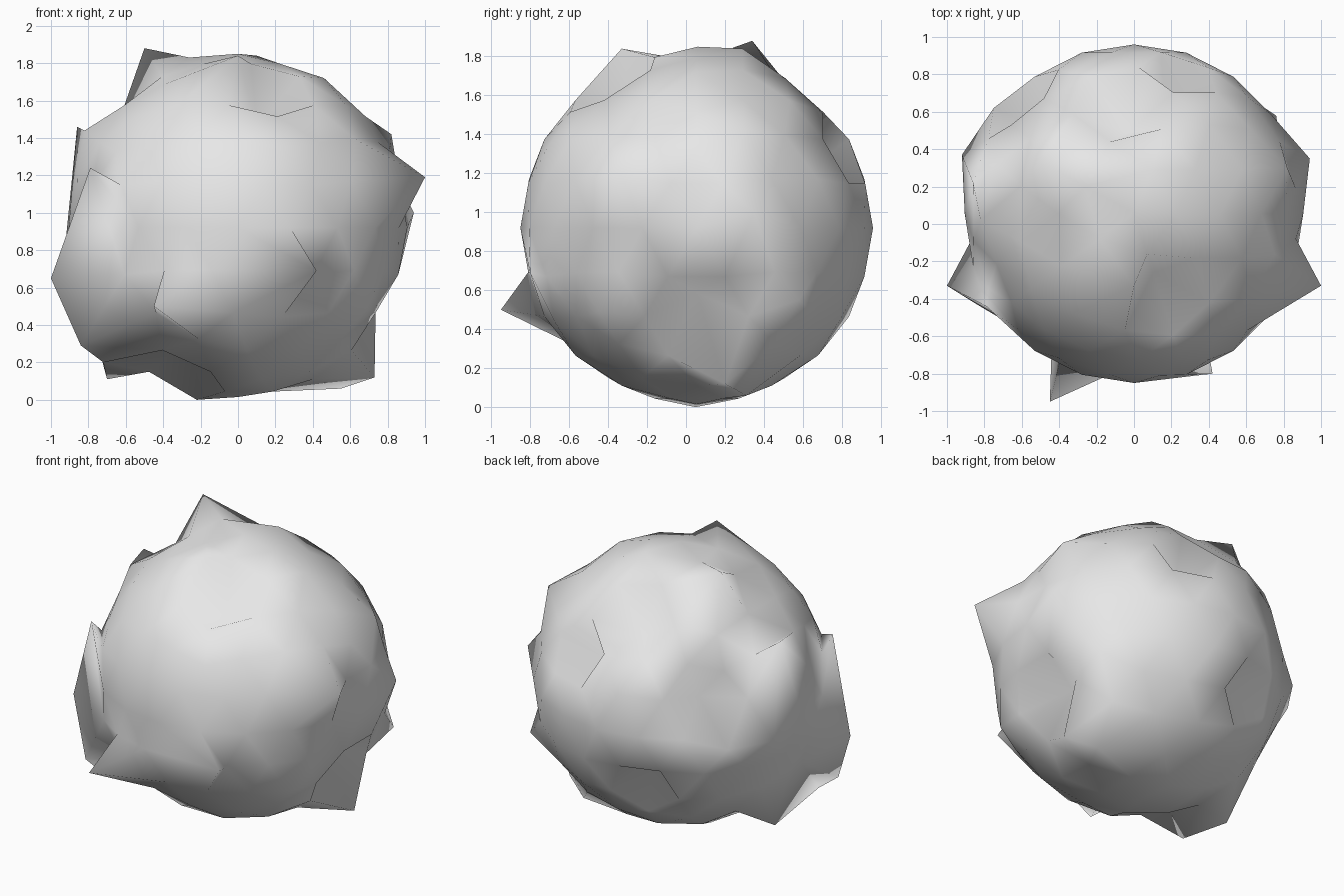
import bpy
import bmesh
from math import radians
from mathutils import Euler, Vector

default_cube = bpy.data.objects.get("Cube")
if default_cube:
    bpy.data.objects.remove(default_cube, do_unlink=True)

RADIUS = 0.905
CENTRE = Vector((0, 0.055, 0.92))

# Pits: azimuth and polar angle of each corner that is pushed inward
PITS = [(-72, 32), (96, 45), (72, 63), (135, 77), (108, 117), (0, 122), (216, 153)]
PIT_RADIUS = 0.63

# Overhanging folds: azimuth and polar angle of the corner at rest, then where it is dragged
FOLDS = [
    (-108, 27, (0, -0.33, 1.84)),
    (170, 74, (-0.86, 0.22, 1.46)),
    (216, 90, (-0.79, -0.44, 1.24)),
    (-82, 106, (0.42, -0.8, 0.69)),
    (252, 117, (-0.45, -0.95, 0.5)),
    (202, 136, (-0.72, -0.39, 0.2)),
    (180, 132, (-0.7, 0.05, 0.11)),
]

# Tips of the bulges that push straight outward, grouped by where they sit on the rock
BULGES = {
    "crown": [(-0.5, 0.34, 1.88), (0, 0.06, 1.85), (0.1, 0.29, 1.84),
              (-0.26, 0.2, 1.83), (0.46, 0.05, 1.72)],
    "right_flank": [(-0.82, 0.02, 1.44), (-0.92, 0.37, 0.86), (-1, -0.33, 0.65),
                    (-0.75, 0.62, 0.85), (-0.84, -0.43, 0.29)],
    "left_flank": [(0.82, 0.3, 1.42), (1, -0.33, 1.19), (0.94, 0.35, 1),
                   (0.76, 0.58, 0.55), (0.69, -0.45, 0.49)],
    "underside": [(-0.22, 0.05, 0), (0.73, 0.2, 0.12), (0.55, 0.31, 0.06)],
}


def make_material(name, colour):
    material = bpy.data.materials.new(name)
    material.use_nodes = True
    material.diffuse_color = colour
    shader = next(n for n in material.node_tree.nodes if n.type == "BSDF_PRINCIPLED")
    shader.inputs["Base Color"].default_value = colour
    return material


def direction_at(azimuth, polar):
    """Unit vector for an azimuth from +x and a polar angle from straight up."""
    direction = Vector((0, 0, 1))
    direction.rotate(Euler((0, radians(polar), radians(azimuth))))
    return direction


def take_corner(free, direction):
    """Take the free corner that lies closest to the direction."""
    corner = max(free, key=lambda v: v.co.normalized().dot(direction))
    free.remove(corner)
    return corner


# Round rock body
bm = bmesh.new()
bmesh.ops.create_icosphere(bm, subdivisions=3, radius=RADIUS)
free_corners = set(bm.verts)

# Pits and folds first, since their corners are named by angle, then the bulges
for azimuth, polar in PITS:
    pit = take_corner(free_corners, direction_at(azimuth, polar))
    pit.co = pit.co.normalized() * PIT_RADIUS
for azimuth, polar, tip in FOLDS:
    take_corner(free_corners, direction_at(azimuth, polar)).co = Vector(tip) - CENTRE
for group in BULGES.values():
    for tip in group:
        offset = Vector(tip) - CENTRE
        take_corner(free_corners, offset.normalized()).co = offset

bmesh.ops.translate(bm, verts=bm.verts, vec=CENTRE)
for face in bm.faces:
    face.smooth = True

rock_mesh = bpy.data.meshes.new("rock")
bm.to_mesh(rock_mesh)
bm.free()
rock_mesh.materials.append(make_material("light_grey", (0.8, 0.8, 0.8, 1)))
rock = bpy.data.objects.new("rock", rock_mesh)
bpy.context.collection.objects.link(rock)
